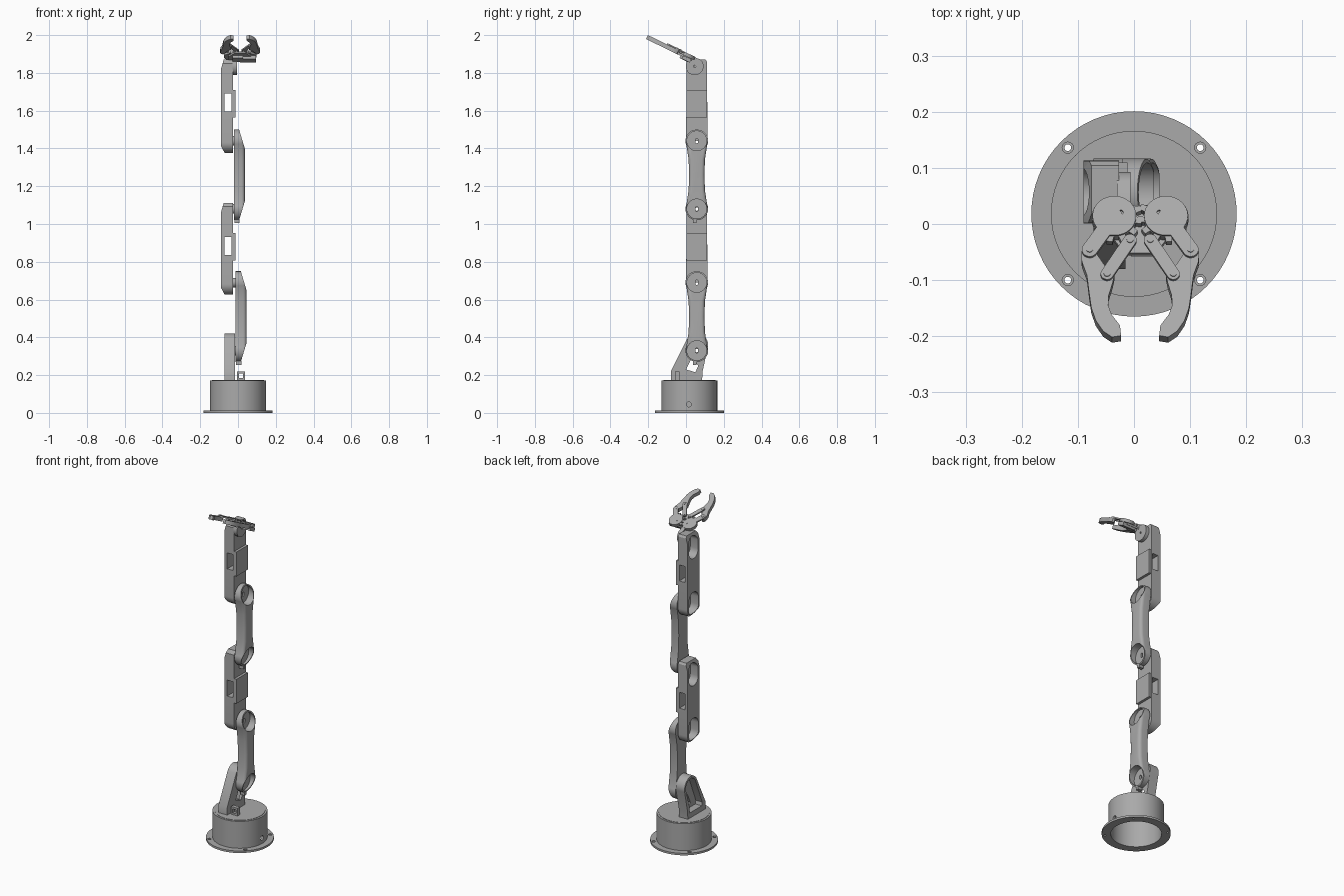
import bpy, bmesh, math
from mathutils import Matrix, Vector

if "Cube" in bpy.data.objects:
    bpy.data.objects.remove(bpy.data.objects["Cube"])

grey = bpy.data.materials.new("matte_grey")
grey.use_nodes = True
grey.diffuse_color = (0.4, 0.4, 0.4, 1)
grey.node_tree.nodes["Principled BSDF"].inputs["Base Color"].default_value = (0.4, 0.4, 0.4, 1)

FLAT = Matrix.Identity(4)
# Side profiles are drawn in (y, z) and extruded along x
SIDE = Matrix(((0, 0, 1, 0), (1, 0, 0, 0), (0, 1, 0, 0), (0, 0, 0, 1)))
# Gripper profiles are drawn in its own tilted plane
HAND = Matrix.Translation((0.011, 0.015, 1.901)) @ Matrix.Rotation(math.radians(-26), 4, 'X')
Y = 0.057  # arm centre line


def arc(cx, cy, r, a0=0, a1=360, n=32):
    steps = n if a1 - a0 == 360 else n + 1
    angles = [math.radians(a0 + (a1 - a0) * i / n) for i in range(steps)]
    return [(cx + r * math.cos(a), cy + r * math.sin(a)) for a in angles]


def rect(x0, x1, y0, y1):
    return [(x0, y0), (x1, y0), (x1, y1), (x0, y1)]


def capsule(p, q, r):
    a = math.degrees(math.atan2(q[1] - p[1], q[0] - p[0]))
    return arc(*q, r, a - 90, a + 90, 12) + arc(*p, r, a + 90, a + 270, 12)


def prism(name, pts, low, high, frame=FLAT, round_top=0, planes=()):
    bm = bmesh.new()
    face = bm.faces.new([bm.verts.new((x, y, low)) for x, y in pts])
    top = bmesh.ops.extrude_face_region(bm, geom=[face])["geom"]
    bmesh.ops.translate(bm, vec=(0, 0, high - low),
                        verts=[v for v in top if isinstance(v, bmesh.types.BMVert)])
    bmesh.ops.recalc_face_normals(bm, faces=bm.faces)
    if round_top:
        rim = [e for e in bm.edges if all(v.co.z > high - 1e-5 for v in e.verts)]
        bmesh.ops.bevel(bm, geom=rim, offset=round_top, segments=4, profile=0.5, affect='EDGES')
    for point, normal in planes:
        cut_geom = bmesh.ops.bisect_plane(bm, geom=bm.verts[:] + bm.edges[:] + bm.faces[:],
                                          plane_co=point, plane_no=normal, clear_outer=True)["geom_cut"]
        bmesh.ops.holes_fill(bm, edges=[e for e in cut_geom if isinstance(e, bmesh.types.BMEdge)])
    bmesh.ops.recalc_face_normals(bm, faces=bm.faces)
    bm.transform(frame)
    mesh = bpy.data.meshes.new(name)
    bm.to_mesh(mesh)
    bm.free()
    mesh.materials.append(grey)
    ob = bpy.data.objects.new(name, mesh)
    bpy.context.collection.objects.link(ob)
    return ob


def cut(ob, pts, low, high, frame=FLAT, operation='DIFFERENCE'):
    tool = prism("cutter", pts, low, high, frame)
    tool.hide_render = True
    mod = ob.modifiers.new("cut", 'BOOLEAN')
    mod.operation, mod.solver, mod.object = operation, 'EXACT', tool
    bpy.context.view_layer.objects.active = ob
    bpy.ops.object.modifier_apply(modifier=mod.name)
    bpy.data.objects.remove(tool)


# Base: hollow drum on a flange with four screw holes
base = prism("base_drum", arc(0, 0.018, 0.148, n=64), 0.004, 0.172)
cut(base, arc(0, 0.018, 0.183, n=64), 0, 0.012, operation='UNION')
cut(base, arc(0, 0.018, 0.135, n=64), -0.1, 0.158)
cut(base, arc(0.015, 0.045, 0.013, n=20), 0.1, 0.2, SIDE)
for sx in (-1, 1):
    for sy in (-1, 1):
        cut(base, arc(sx * 0.118, 0.018 + sy * 0.118, 0.006, n=16), -0.1, 0.1)
        cut(base, arc(sx * 0.118, 0.018 + sy * 0.118, 0.010, n=16), 0.007, 0.1)
prism("base_lid", arc(0, 0.018, 0.137, n=64), 0.17, 0.174)

# Shoulder bracket: leaning cradle, open towards -x
outline = [(-0.08, 0.17), (0.085, 0.17), (0.088, 0.22)] + arc(Y, 0.36, 0.06, -15, 150, 20) + [(-0.08, 0.22)]
shoulder = prism("shoulder_bracket", outline, -0.072, -0.015, SIDE,
                 planes=[((0, 0.17, -0.072), (0, -0.06, -1))])
cut(shoulder, [(-0.045, 0.205), (0.068, 0.205), (0.072, 0.25)]
    + arc(Y, 0.36, 0.047, -10, 150, 20) + [(-0.05, 0.225)], -0.2, -0.03, SIDE)
cut(shoulder, [(0.0, 0.23), (0.05, 0.215), (0.065, 0.25), (0.03, 0.29)], -0.2, 0.1, SIDE)
cut(shoulder, arc(Y, 0.33, 0.009, n=16), -0.2, 0.1, SIDE)
clip = prism("cable_clip", rect(-0.058, -0.035, 0.17, 0.22), -0.005, 0.037, SIDE)
cut(clip, rect(0.006, 0.026, 0.185, 0.208), -0.1, 0.1,
    Matrix(((1, 0, 0, 0), (0, 0, -1, 0), (0, 1, 0, 0), (0, 0, 0, 1))))


# Slim links: waisted bodies with sloped cups facing +x at both ends
def slim_link(name, z0, z1, x0):
    mid, face = (z0 + z1) / 2, x0 + 0.057
    pts = arc(Y, z1, 0.06, -25, 205, 28)
    pts += [(Y - 0.043, z1 - 0.1), (Y - 0.041, mid), (Y - 0.043, z0 + 0.1)]
    pts += arc(Y, z0, 0.06, 155, 385, 28)
    pts += [(Y + 0.043, z0 + 0.1), (Y + 0.041, mid), (Y + 0.043, z1 - 0.1)]
    slopes = [((Y, z1 - 0.04, face), (0, 0.3, 1)), ((Y, z0 + 0.04, face), (0, -0.3, 1))]
    link = prism(name, pts, x0, face, SIDE, 0.018, slopes)
    for z in (z0, z1):
        cut(link, arc(Y, z, 0.052), x0 + 0.015, 0.2, SIDE)
        cut(link, capsule((Y, z - 0.006), (Y, z + 0.006), 0.007), -0.2, 0.2, SIDE)
    prism(name + "_tab", rect(Y - 0.02, Y - 0.002, z0 - 0.076, z0 - 0.055), x0 + 0.002, x0 + 0.03, SIDE)


slim_link("lower_slim_link", 0.33, 0.69, -0.012)
slim_link("upper_slim_link", 1.08, 1.44, -0.021)


# Box links: motor housings open towards -x, with a window and a side plate
def box_link(name, z0, top):
    pts = arc(Y, z0, 0.056, 180, 360, 20)
    pts += [(Y + 0.055, top - 0.012), (Y + 0.047, top), (Y - 0.04, top), (Y - 0.055, top - 0.02)]
    slopes = [((Y, top - 0.05, -0.09), (0, 0.28, -1)), ((Y, z0 - 0.02, -0.09), (0, -0.55, -1))]
    link = prism(name, pts, -0.09, -0.027, SIDE, planes=slopes)
    cut(link, capsule((Y, z0), (Y, z0 + 0.045), 0.045), -0.2, -0.038, SIDE)
    cut(link, capsule((Y, top - 0.105), (Y, top - 0.058), 0.043), -0.2, -0.038, SIDE)
    cut(link, rect(-0.1, 0.2, top - 0.275, top - 0.18), -0.072, -0.035, SIDE)
    cut(link, arc(Y, z0, 0.009, n=16), -0.2, 0.2, SIDE)
    cut(link, arc(Y, top - 0.033, 0.009, n=16), -0.2, 0.2, SIDE)
    prism(name + "_side_plate", rect(0.003, 0.11, top - 0.305, top - 0.16), -0.03, -0.012, SIDE)


box_link("lower_box_link", 0.682, 1.112)
box_link("upper_box_link", 1.432, 1.87)

# Joint collars between neighbouring links
for z in (0.33, 0.69, 1.08, 1.44):
    collar = prism("joint_collar", arc(Y, z, 0.025), -0.03, -0.01, SIDE)
    cut(collar, capsule((Y, z - 0.006), (Y, z + 0.006), 0.007), -0.2, 0.2, SIDE)

# Wrist: disc with an arm reaching up to the gripper
wrist = prism("wrist_bracket", arc(0.046, 1.835, 0.047, -200, 50, 28) + [(0.04, 1.885), (0.01, 1.89)],
              -0.03, -0.006, SIDE)
cut(wrist, arc(0.046, 1.835, 0.006, n=12), -0.2, 0.2, SIDE)
prism("gripper_mount", rect(-0.04, 0.015, -0.035, 0.015), -0.042, -0.026, HAND)
prism("gripper_motor", rect(0.0, 0.083, -0.022, 0.025), -0.04, -0.02, HAND)
prism("gripper_palm", [(-0.06, 0.03), (0.06, 0.03), (0.06, -0.02), (0.028, -0.065),
                       (-0.028, -0.065), (-0.06, -0.02)], -0.028, -0.018, HAND)

# Gripper halves: toothed gear, arm, link, pins and curved finger
finger = [(0.034, -0.235), (0.036, -0.215), (0.051, -0.193), (0.057, -0.175), (0.056, -0.155),
          (0.049, -0.13), (0.046, -0.115), (0.05, -0.104), (0.06, -0.101), (0.078, -0.072),
          (0.082, -0.057), (0.09, -0.053), (0.1, -0.057), (0.105, -0.07), (0.104, -0.088),
          (0.095, -0.115), (0.091, -0.15), (0.087, -0.18), (0.079, -0.205), (0.066, -0.226), (0.05, -0.238)]
for side, s in (("left", 1), ("right", -1)):
    def half(name, pts, low, high):
        return prism(side + "_" + name, [(x * s, y) for x, y in pts], low, high, HAND)

    hub, outer, inner, root = (0.046, 0), (0.09, -0.067), (0.059, -0.115), (0.018, -0.048)
    teeth = []
    for i in range(48):
        angle = i * 7.5 + (3.75 if s < 0 else 0)
        r = 0.05 if 145 < angle < 300 and i % 4 < 2 else 0.04
        teeth += arc(*hub, r, angle, angle + 5, 1)
    half("gear", teeth, -0.018, -0.004)
    gear_cap = half("gear_cap", arc(*hub, 0.039), -0.006, 0)
    for dx, dy in ((0, 0), (-0.012, 0.007), (0.012, -0.007)):
        cut(gear_cap, arc(s * (hub[0] + dx), hub[1] + dy, 0.004, n=12), -0.005, 0.1, HAND)
    half("gear_arm", capsule(hub, outer, 0.014), -0.008, 0)
    half("finger_link", capsule(root, inner, 0.0115), -0.008, 0)
    half("finger", finger, -0.029, -0.006)
    for x, y in (outer, inner, root):
        half("pin", arc(x, y, 0.006, n=16), -0.028, 0.002)

# Smooth round walls, keep edges sharp
for ob in bpy.context.scene.objects:
    ob.select_set(ob.type == 'MESH')
bpy.context.view_layer.objects.active = base
bpy.ops.object.shade_smooth_by_angle(angle=math.radians(30))
